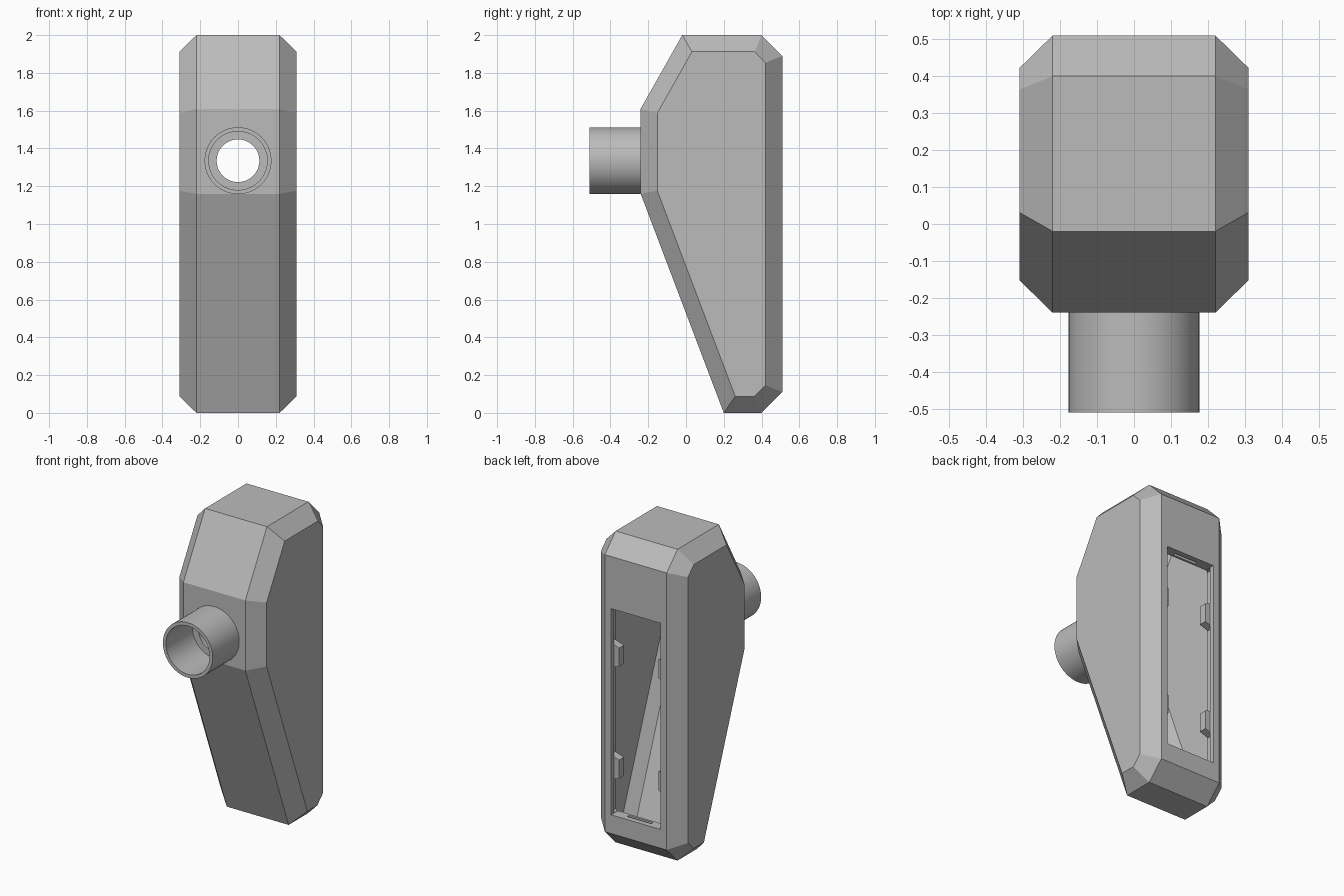
import bpy, bmesh, math
from mathutils import Vector

if "Cube" in bpy.data.objects:
    bpy.data.objects.remove(bpy.data.objects["Cube"], do_unlink=True)

grey = bpy.data.materials.new("plain grey")
grey.use_nodes = True
grey.diffuse_color = (0.5, 0.5, 0.5, 1)
grey.node_tree.nodes["Principled BSDF"].inputs["Base Color"].default_value = (0.5, 0.5, 0.5, 1)


def offset(profile, d):
    """Move every edge of a convex profile inward by d."""
    pts = [Vector(p) for p in profile]
    mid = sum(pts, Vector((0, 0))) / len(pts)
    result = []
    for i, p in enumerate(pts):
        normals = []
        for a, b in ((pts[i - 1], p), (p, pts[(i + 1) % len(pts)])):
            e = (b - a).normalized()
            n = Vector((-e.y, e.x))
            normals.append(n if n.dot(mid - a) > 0 else -n)
        n, m = normals
        result.append(p + (n + m) * d / (1 + n.dot(m)))
    return result


def loft(name, loops, closed=False):
    """Skin equal rings of points; cap the ends unless the rings close up."""
    bm = bmesh.new()
    rings = [[bm.verts.new(p) for p in loop] for loop in loops]
    pairs = list(zip(rings, rings[1:]))
    if closed:
        pairs.append((rings[-1], rings[0]))
    else:
        bm.faces.new(rings[0])
        bm.faces.new(rings[-1])
    for a, b in pairs:
        for i in range(len(a)):
            j = (i + 1) % len(a)
            bm.faces.new((a[i], a[j], b[j], b[i]))
    bmesh.ops.recalc_face_normals(bm, faces=bm.faces)
    mesh = bpy.data.meshes.new(name)
    bm.to_mesh(mesh)
    bm.free()
    mesh.materials.append(grey)
    ob = bpy.data.objects.new(name, mesh)
    bpy.context.collection.objects.link(ob)
    return ob


def chamfered(name, profile, flat_x, side_x, shell, inset):
    """Side profile extruded across x with chamfered flanks."""
    wide, narrow = offset(profile, shell), offset(profile, inset)
    rings = ((-side_x, narrow), (-flat_x, wide), (flat_x, wide), (side_x, narrow))
    return loft(name, [[(x, y, z) for y, z in ring] for x, ring in rings])


def box(name, x0, x1, y0, y1, z0, z1, taper=0):
    """Box whose x1 end can be shorter in z."""
    return loft(name, [[(x, y0, z0 + t), (x, y1, z0 + t), (x, y1, z1 - t), (x, y0, z1 - t)]
                       for x, t in ((x0, 0), (x1, taper))])


def circle(r, y, n=64):
    return [(r * math.cos(2 * math.pi * i / n), y, TUBE_Z + r * math.sin(2 * math.pi * i / n))
            for i in range(n)]


def select(ob):
    bpy.ops.object.select_all(action='DESELECT')
    ob.select_set(True)
    bpy.context.view_layer.objects.active = ob


def cut(ob, cutter):
    mod = ob.modifiers.new("cut", 'BOOLEAN')
    mod.operation, mod.solver, mod.object = 'DIFFERENCE', 'EXACT', cutter
    select(ob)
    bpy.ops.object.modifier_apply(modifier=mod.name)
    bpy.data.objects.remove(cutter, do_unlink=True)


TUBE_Z = 1.335
SIDE = [(-0.02, 2), (0.40, 2), (0.51, 1.89), (0.51, 0.11),
        (0.40, 0), (0.20, 0), (-0.24, 1.16), (-0.24, 1.61)]

# Hollow housing
housing = chamfered("housing", SIDE, 0.22, 0.31, 0, 0.088)
cut(housing, chamfered("cavity", SIDE, 0.185, 0.245, 0.07, 0.13))

# Rear opening with a step behind its rim, and catch slots above and below
cut(housing, box("opening", -0.175, 0.175, 0.40, 0.55, 0.23, 1.555))
cut(housing, box("rim_step", -0.2, 0.2, 0.40, 0.48, 0.232, 1.553))
for z in (0.23, 1.555):
    cut(housing, box("catch_slot", -0.085, 0.085, 0.455, 0.475, z - 0.03, z + 0.03))

# Hole behind the tube
cut(housing, loft("tube_hole", [circle(0.113, -0.3), circle(0.113, -0.1)]))

# Front tube
tube = loft("front_tube", [circle(0.155, -0.51), circle(0.177, -0.51),
                           circle(0.177, -0.235), circle(0.155, -0.235)], closed=True)

# Cover stops just inside the opening
for side, label in ((1, "left"), (-1, "right")):
    for z, level in ((0.52, "lower"), (1.24, "upper")):
        box(f"{label}_{level}_stop", side * 0.215, side * 0.14, 0.43, 0.48,
            z - 0.085, z + 0.085, taper=0.025)

select(tube)
bpy.ops.object.shade_smooth_by_angle(angle=math.radians(30))
